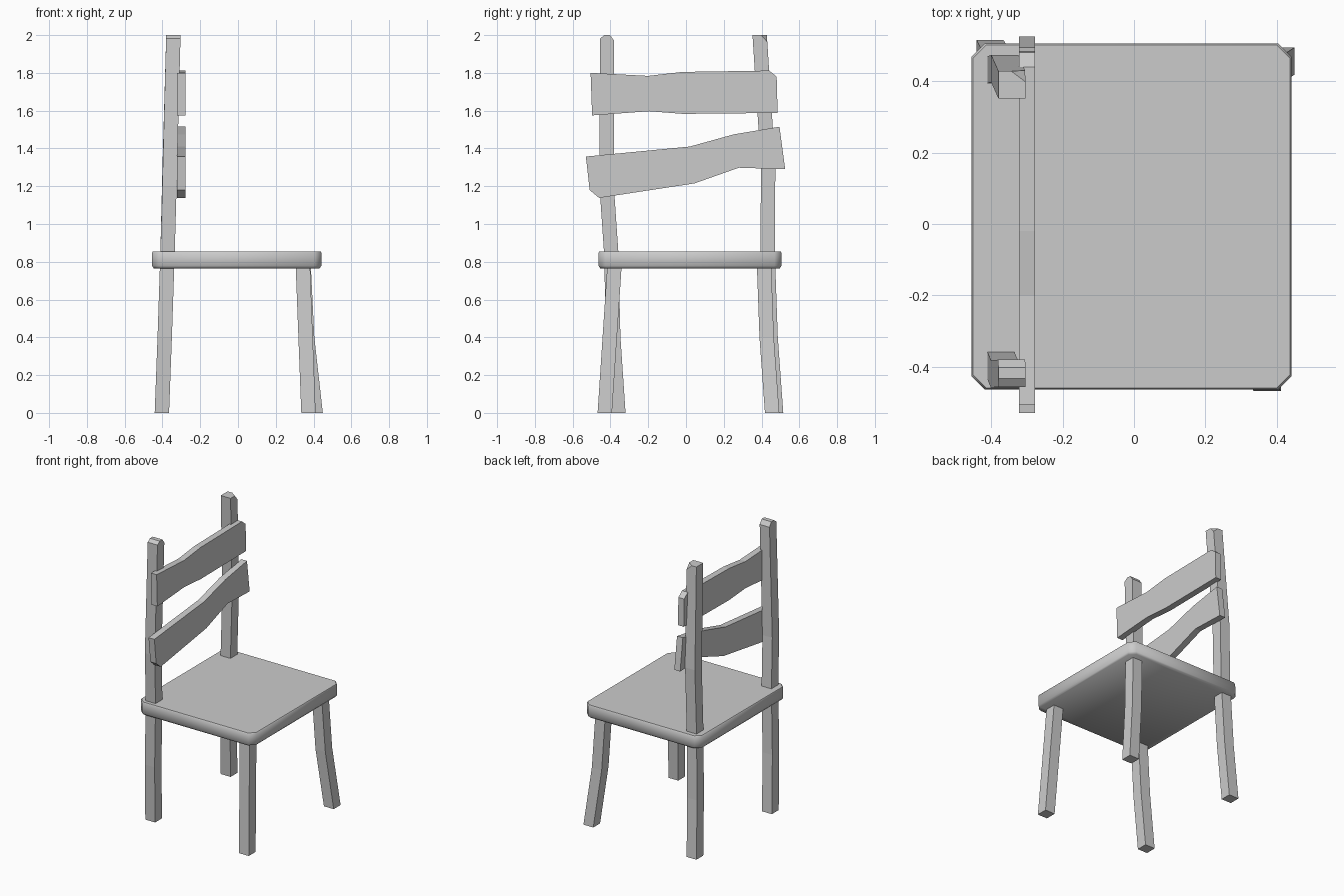
import bpy, bmesh
from mathutils import Vector

if "Cube" in bpy.data.objects:
    bpy.data.objects.remove(bpy.data.objects["Cube"])


def finish(name, bm):
    bmesh.ops.recalc_face_normals(bm, faces=bm.faces[:])
    me = bpy.data.meshes.new(name)
    bm.to_mesh(me)
    bm.free()
    ob = bpy.data.objects.new(name, me)
    bpy.context.collection.objects.link(ob)
    return ob


def loft(name, rings, cuts=()):
    """Skin a stack of rings, cap both ends, then slice off corners."""
    bm = bmesh.new()
    loops = [[bm.verts.new(p) for p in ring] for ring in rings]
    n = len(loops[0])
    for a, b in zip(loops, loops[1:]):
        for i in range(n):
            j = (i + 1) % n
            bm.faces.new((a[i], a[j], b[j], b[i]))
    bm.faces.new(loops[0][::-1])
    bm.faces.new(loops[-1])
    for co, no in cuts:
        res = bmesh.ops.bisect_plane(bm, geom=bm.verts[:] + bm.edges[:] + bm.faces[:],
                                     plane_co=co, plane_no=no, clear_outer=True)
        edges = [g for g in res['geom_cut'] if isinstance(g, bmesh.types.BMEdge)]
        if edges:
            bmesh.ops.holes_fill(bm, edges=edges, sides=0)
    return finish(name, bm)


def stick(name, path, cuts=(), h=0.038):
    """Square bar following a few centre points."""
    rings = [[(x - h, y - h, z), (x + h, y - h, z), (x + h, y + h, z), (x - h, y + h, z)]
             for x, y, z in path]
    return loft(name, rings, cuts)


def slat(name, profile, x0=-0.322, x1=-0.277):
    """Board outlined in y and z, with thickness along x."""
    return loft(name, [[(x, y, z) for y, z in profile] for x in (x0, x1)])


# Seat: chamfered rectangle with softened rim
def seat_ring(z, d):
    x0, x1, y0, y1, c = -0.455 + d, 0.441 - d, -0.463 + d, 0.505 - d, 0.037
    return [(x0 + c, y0, z), (x1 - c, y0, z), (x1, y0 + c, z), (x1, y1 - c, z),
            (x1 - c, y1, z), (x0 + c, y1, z), (x0, y1 - c, z), (x0, y0 + c, z)]


seat = loft("seat", [seat_ring(0.765, 0.009), seat_ring(0.778, 0.0),
                     seat_ring(0.848, 0.0), seat_ring(0.855, 0.004)])
bpy.context.view_layer.objects.active = seat
seat.select_set(True)
bpy.ops.object.shade_smooth_by_angle(angle=0.85)

# Front legs
stick("front_leg_near", [(0.373, -0.43, 0), (0.343, -0.378, 0.79)])
stick("front_leg_far", [(0.411, 0.456, 0), (0.366, 0.427, 0.4), (0.347, 0.413, 0.79)])

# Back legs running up into the posts, with chipped tops
stick("back_post_near",
      [(-0.403, -0.358, 0), (-0.388, -0.385, 0.4), (-0.373, -0.396, 0.85),
       (-0.363, -0.42, 1.2), (-0.342, -0.418, 2.0)],
      [(Vector((-0.34, -0.432, 2)), Vector((0, -0.02, 0.026))),
       (Vector((-0.34, -0.402, 2)), Vector((0, 0.03, 0.022)))])
stick("back_post_far",
      [(-0.403, 0.477, 0), (-0.388, 0.448, 0.4), (-0.373, 0.432, 0.85),
       (-0.362, 0.435, 1.3), (-0.342, 0.39, 2.0)],
      [(Vector((-0.304, 0.398, 2)), Vector((0.03, 0.04, 0.035)))])

# Wavy back slats
slat("upper_slat", [(-0.505, 1.8), (-0.2, 1.784), (-0.02, 1.805), (0.44, 1.812),
                    (0.48, 1.78), (0.485, 1.588), (-0.015, 1.583), (-0.195, 1.597),
                    (-0.497, 1.575)])
slat("lower_slat", [(-0.53, 1.357), (0.02, 1.41), (0.255, 1.475), (0.495, 1.515),
                    (0.525, 1.29), (0.28, 1.298), (0.045, 1.215), (-0.46, 1.138),
                    (-0.51, 1.18)])
